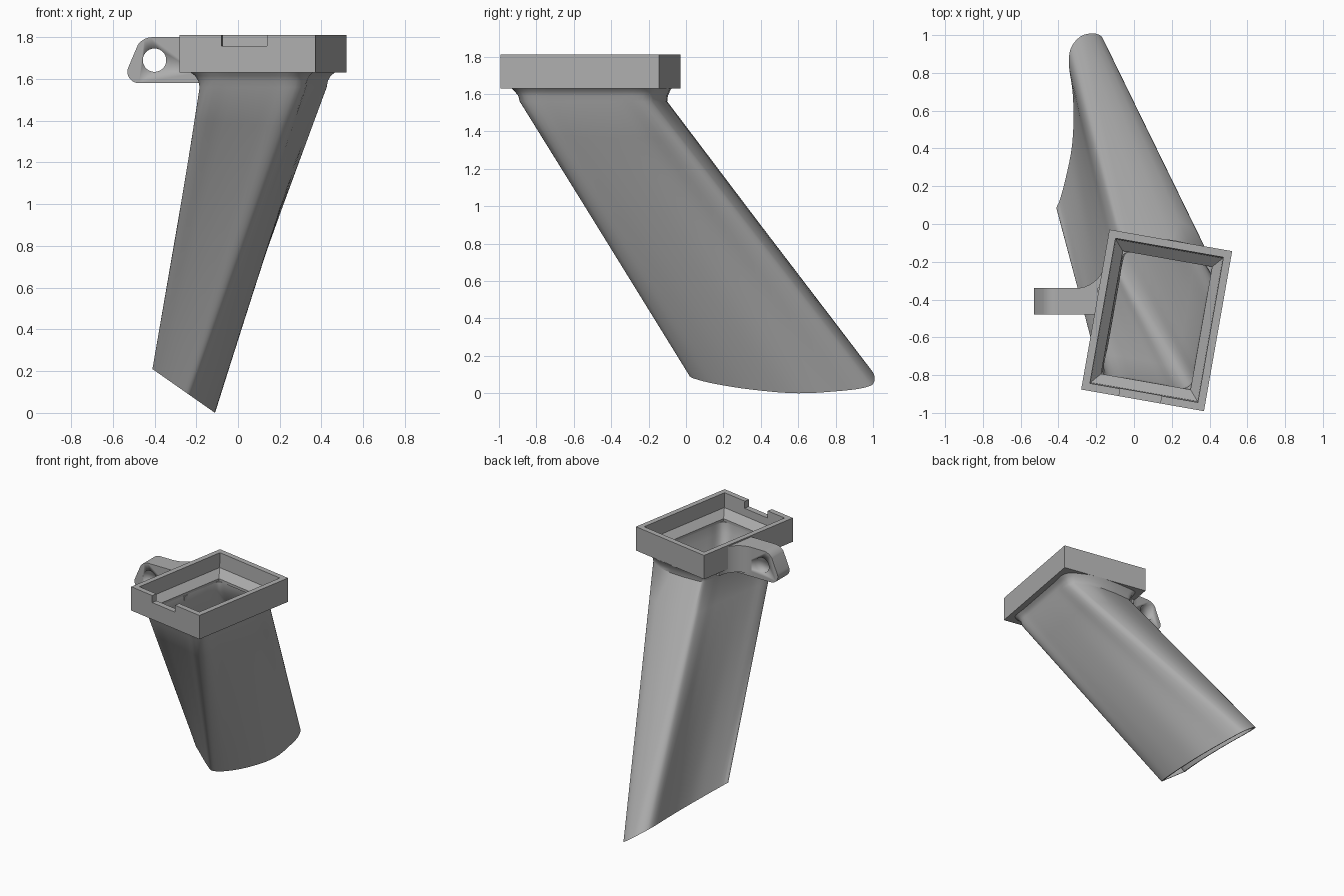
import bpy, bmesh, math
from mathutils import Vector

if "Cube" in bpy.data.objects:
    bpy.data.objects.remove(bpy.data.objects["Cube"])

grey = bpy.data.materials.new("plain grey")
grey.diffuse_color = (0.42, 0.42, 0.42, 1)
grey.use_nodes = True
grey.node_tree.nodes["Principled BSDF"].inputs["Base Color"].default_value = grey.diffuse_color

# Collar frame: turned ten degrees about z
CX, CY, ANG = 0.12, -0.51, math.radians(-10)


def place(lx, ly, z):
    c, s = math.cos(ANG), math.sin(ANG)
    return Vector((CX + lx * c - ly * s, CY + lx * s + ly * c, z))


def make(name, bm, smooth=None):
    bmesh.ops.recalc_face_normals(bm, faces=bm.faces)
    me = bpy.data.meshes.new(name)
    bm.to_mesh(me)
    bm.free()
    ob = bpy.data.objects.new(name, me)
    bpy.context.collection.objects.link(ob)
    me.materials.append(grey)
    if smooth:
        bpy.ops.object.select_all(action='DESELECT')
        ob.select_set(True)
        bpy.context.view_layer.objects.active = ob
        bpy.ops.object.shade_smooth_by_angle(angle=math.radians(smooth))
    return ob


def skin(name, rings, smooth=None):
    """Closed tube: each ring joins the next, the last joins the first."""
    bm = bmesh.new()
    loops = [[bm.verts.new(p) for p in r] for r in rings]
    n = len(rings[0])
    for a, b in zip(loops, loops[1:] + loops[:1]):
        for i in range(n):
            j = (i + 1) % n
            bm.faces.new((a[i], a[j], b[j], b[i]))
    return make(name, bm, smooth)


def prism(name, pts, offset, smooth=None):
    bm = bmesh.new()
    f = bm.faces.new([bm.verts.new(p) for p in pts])
    ext = bmesh.ops.extrude_face_region(bm, geom=[f], use_keep_orig=True)
    bmesh.ops.translate(bm, vec=offset,
                        verts=[v for v in ext['geom'] if isinstance(v, bmesh.types.BMVert)])
    return make(name, bm, smooth)


def cut(ob, cutter):
    cutter.hide_render = True
    cutter.hide_viewport = True
    cutter.display_type = 'WIRE'
    m = ob.modifiers.new("cut", 'BOOLEAN')
    m.operation, m.solver, m.object = 'DIFFERENCE', 'EXACT', cutter


def arc(cx, cy, r, a0, a1, n=10):
    return [(cx + r * math.cos(math.radians(a0 + (a1 - a0) * i / n)),
             cy + r * math.sin(math.radians(a0 + (a1 - a0) * i / n))) for i in range(n + 1)]


# Collar: open frame with a pocket and a sloped ledge down to the throat
def rect(hx, hy, z):
    return [place(sx * hx, sy * hy, z) for sx, sy in ((-1, -1), (1, -1), (1, 1), (-1, 1))]


collar = skin("collar", [rect(0.33, 0.43, 1.63), rect(0.33, 0.43, 1.81), rect(0.29, 0.39, 1.81),
                         rect(0.288, 0.385, 1.70), rect(0.24, 0.33, 1.65), rect(0.24, 0.33, 1.63)])

# Notch in the front wall of the collar
notch = prism("notch_cutter", [place(x, y, 1.757) for x, y in
                               ((-0.127, -0.5), (0.095, -0.5), (0.095, -0.34), (-0.127, -0.34))],
              (0, 0, 0.1))
cut(collar, notch)

# Duct: crescent outlet outline and the matching place on the neck rectangle
outlet = [(-.41, .08), (-.37, .062), (-.33, .045), (-.28, .027), (-.24, .02),
          (-.215, .06), (-.17, .2), (-.13, .4), (-.11, .6), (-.125, .8), (-.152, .95),
          (-.18, 1.0), (-.27, 1.0),
          (-.33, .94), (-.345, .87), (-.325, .7), (-.32, .55), (-.33, .4), (-.36, .25), (-.395, .12)]
neck = [(-.94, -1), (-.45, -1), (0, -1), (.45, -1), (.86, -1),
        (1, -.9), (1, -.6), (1, -.2), (1, .2), (1, .55), (1, .87),
        (.84, 1), (-.82, 1),
        (-.97, .95), (-1, .83), (-1, .5), (-1, .2), (-1, -.2), (-1, -.55), (-1, -.93)]


def refine(pts, k=4):
    """Closed smooth curve through the points, kept tight at corners."""
    n, out = len(pts), []
    P = [Vector(p) for p in pts]
    for i in range(n):
        a, b, c, d = (P[(i + o) % n] for o in (-1, 0, 1, 2))
        L = (c - b).length
        t0 = ((c - b).normalized() + (b - a).normalized()) * 0.5 * L
        t1 = ((d - c).normalized() + (c - b).normalized()) * 0.5 * L
        for s in range(k):
            t = s / k
            out.append(b * (2*t**3 - 3*t*t + 1) + t0 * (t**3 - 2*t*t + t)
                       + c * (3*t*t - 2*t**3) + t1 * (t**3 - t*t))
    return out


def inset(pts, d):
    n, out = len(pts), []
    for i in range(n):
        t = (pts[(i + 1) % n] - pts[i - 1]).normalized()
        out.append(pts[i] + Vector((-t.y, t.x)) * d)
    return out


def on_cut(pts):
    return [Vector((p.x, p.y, max(0, -0.7 * (p.x + 0.11)))) for p in pts]


def neck_ring(hx, front, back, z):
    return [place(p.x * hx, p.y * (back if p.y > 0 else front), z) for p in neck_pts]


def between(a, b, steps):
    return [[p.lerp(q, i / steps) for p, q in zip(a, b)] for i in range(steps + 1)]


outlet_pts, neck_pts = refine(outlet), refine(neck)
outer = between(on_cut(outlet_pts), neck_ring(.252, .345, .375, 1.56), 8)
outer += [neck_ring(.257, .352, .378, 1.59), neck_ring(.27, .37, .388, 1.615),
          neck_ring(.29, .385, .395, 1.632)]
inner = between(on_cut(inset(outlet_pts, .018)), neck_ring(.23, .322, .335, 1.56), 8)
inner += [neck_ring(.24, .33, .33, 1.632)]
skin("duct", outer + inner[::-1], 40)

# Mounting lug with a bolt hole, rounded at its free end
profile = (arc(-0.41, 1.715, 0.085, 90, 145) + arc(-0.475, 1.635, 0.055, 150, 270)
           + [(-0.11, 1.58), (-0.11, 1.63), (-0.19, 1.63), (-0.19, 1.80)])
lug = prism("mounting_lug", [(x, -0.48, z) for x, z in profile], (0, 0.14, 0), 30)
hole = prism("hole_cutter", [(x, -0.6, z) for x, z in arc(-0.4, 1.69, 0.056, 0, 352.5, 47)],
             (0, 0.4, 0), 30)
cut(lug, hole)

# Curved web joining the lug to the collar side
web = arc(-0.31, -0.18, 0.16, -90, 0) + [(-0.13, -0.18), (-0.165, -0.34)]
prism("lug_web", [(x, y, 1.60) for x, y in web], (0, 0, 0.20), 30)
